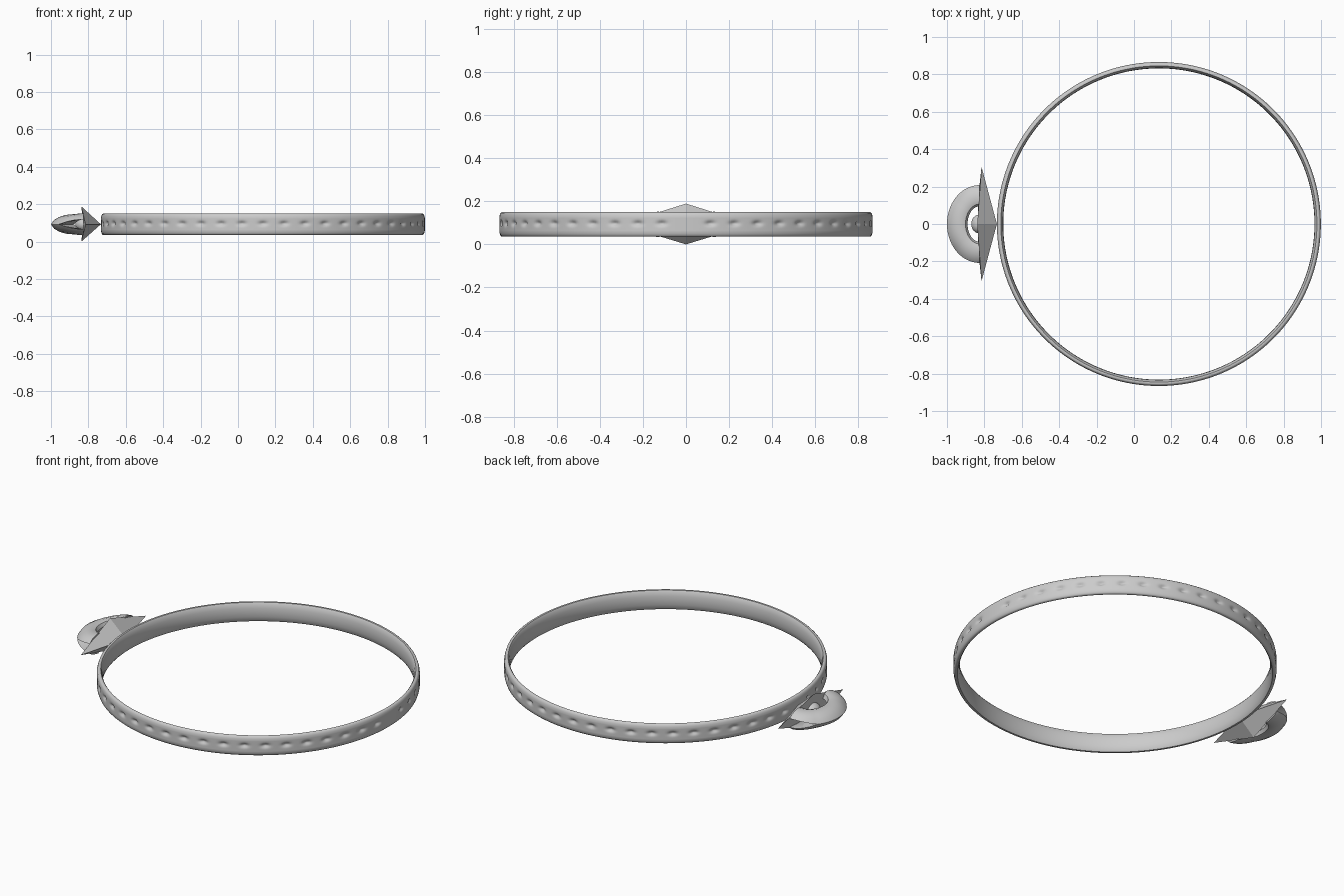
import bpy, bmesh, math
from math import sin, cos, pi, exp

if "Cube" in bpy.data.objects:
    bpy.data.objects.remove(bpy.data.objects["Cube"])

CX, CZ = 0.133, 0.093      # ring centre x, shared mid height
BX = -0.825                # back plane of the charm


def make(name, verts, faces, angle=35):
    me = bpy.data.meshes.new(name)
    me.from_pydata(verts, [], faces)
    bm = bmesh.new()
    bm.from_mesh(me)
    bmesh.ops.recalc_face_normals(bm, faces=bm.faces)
    bm.to_mesh(me)
    bm.free()
    ob = bpy.data.objects.new(name, me)
    bpy.context.collection.objects.link(ob)
    bpy.context.view_layer.objects.active = ob
    ob.select_set(True)
    bpy.ops.object.shade_smooth_by_angle(angle=math.radians(angle))
    ob.select_set(False)
    return ob


def strips(rows, cols, close_rows):
    """Quads for rows of closed cross-sections."""
    return [(i * cols + j, i * cols + (j + 1) % cols,
             ((i + 1) % rows) * cols + (j + 1) % cols, ((i + 1) % rows) * cols + j)
            for i in range(rows if close_rows else rows - 1) for j in range(cols)]


# Band: rounded profile swept in a circle, with a row of oval dimples outside
outer = [(0.855, -0.057), (0.861, -0.052), (0.864, -0.043)]
outer += [(0.866, -0.034 + 0.068 * k / 14) for k in range(15)]
outer += [(0.864, 0.043), (0.861, 0.052), (0.855, 0.057)]
inner = [(0.845, 0.056), (0.839, 0.047), (0.834, 0.025), (0.832, 0),
         (0.834, -0.025), (0.839, -0.047), (0.845, -0.056)]
profile = outer + inner
COUNT, SUB = 48, 10
verts = []
for i in range(COUNT * SUB):
    a = 2 * pi * i / (COUNT * SUB)
    k = round(i / SUB) % COUNT
    da = (i + SUB / 2) % SUB - SUB / 2
    arc = da * 2 * pi / (COUNT * SUB) * 0.866
    for r, z in profile:
        if r > 0.8655 and k not in (0, COUNT // 2):
            r -= 0.013 * exp(-(arc / 0.019) ** 2 - ((z - 0.004) / 0.011) ** 2)
        verts.append((CX + r * cos(a), r * sin(a), CZ + z))
make("band", verts, strips(COUNT * SUB, len(profile), True), 50)

# Charm base: four-sided pointed plate, its apex touching the band
verts = [(-0.733, 0, CZ),
         (-0.815, 0.305, CZ), (-0.838, 0, CZ + 0.096),
         (-0.815, -0.305, CZ), (-0.838, 0, CZ - 0.093),
         (-0.827, 0.2, CZ), (-0.832, 0, CZ + 0.06),
         (-0.827, -0.2, CZ), (-0.832, 0, CZ - 0.06)]
faces = []
for i in range(4):
    a, b = 1 + i, 1 + (i + 1) % 4
    faces += [(0, a, b), (a, a + 4, b + 4, b)]
faces.append((5, 6, 7, 8))
make("charm_base", verts, faces, 20)

# Charm lids: two half-ring shells meeting at the outer rim, gaping at the sides
N = 40
for name, s in (("upper_lid", 1), ("lower_lid", -1)):
    verts = []
    for i in range(N + 1):
        t = pi / 2 + pi * i / N
        c, d = abs(cos(t)), sin(t)
        gap = 0.026 * max(0, 1 - (c / 0.75) ** 2)
        top = 0.052 + 0.010 * (1 - c)
        # (fraction from inner to outer rim, height)
        sect = [(1, gap), (0.85, gap + (top - gap) * 0.45), (0.6, gap + (top - gap) * 0.75),
                (0.3, top * 0.96), (0.1, top * 0.85), (0, max(gap + 0.004, 0.026)),
                (0.05, gap)]
        for f, h in sect:
            rx = 0.065 + (0.175 - 0.065) * f
            ry = 0.095 + (0.208 - 0.095) * f
            verts.append((BX - rx * c, ry * d, CZ + s * h))
    n = len(sect)
    faces = strips(N + 1, n, False)
    faces += [tuple(range(n)), tuple(range(N * n, N * n + n))]
    make(name, verts, faces, 40)

# Small bead inside the charm
bpy.ops.mesh.primitive_uv_sphere_add(segments=24, ring_count=12, radius=1,
                                     location=(-0.828, 0, CZ))
bead = bpy.context.object
bead.name = "bead"
bead.scale = (0.042, 0.05, 0.04)
bpy.ops.object.shade_smooth()
